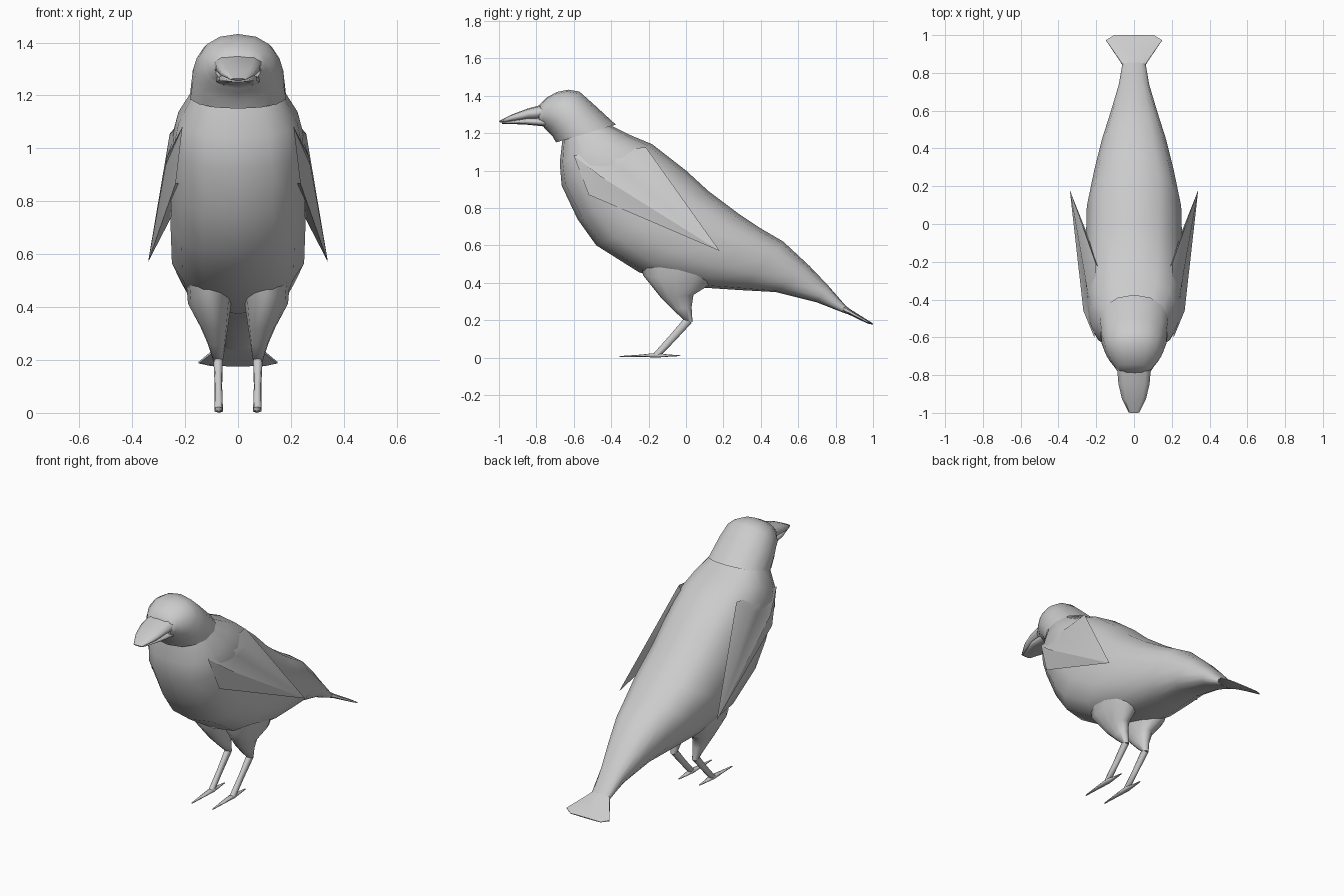
import bpy, bmesh, math
from mathutils import Vector


def finish(name, bm, mirror=False, angle=40):
    bmesh.ops.recalc_face_normals(bm, faces=bm.faces)
    me = bpy.data.meshes.new(name)
    bm.to_mesh(me)
    bm.free()
    ob = bpy.data.objects.new(name, me)
    bpy.context.collection.objects.link(ob)
    bpy.ops.object.select_all(action='DESELECT')
    ob.select_set(True)
    bpy.context.view_layer.objects.active = ob
    bpy.ops.object.shade_smooth_by_angle(angle=math.radians(angle))
    if mirror:
        m = ob.modifiers.new("Mirror", 'MIRROR')
        m.use_mirror_merge = False
    return ob


def loft(name, sections, sides=14, power=0.8, mirror=False, angle=50, cap_start=False):
    """Section: top y, top z, bottom y, bottom z, half width, centre x."""
    bm = bmesh.new()
    rings = []
    for ty, tz, by, bz, hw, cx in sections:
        mid = Vector((cx, (ty + by) / 2, (tz + bz) / 2))
        up = Vector((0, (ty - by) / 2, (tz - bz) / 2))
        ring = []
        for i in range(sides):
            a = 2 * math.pi * i / sides + math.pi / 2
            c, s = math.cos(a), math.sin(a)
            c = math.copysign(abs(c) ** power, c)
            s = math.copysign(abs(s) ** power, s)
            ring.append(bm.verts.new(mid + up * s + Vector((hw * c, 0, 0))))
        rings.append(ring)
    for r0, r1 in zip(rings, rings[1:]):
        for i in range(sides):
            j = (i + 1) % sides
            bm.faces.new((r0[i], r0[j], r1[j], r1[i]))
    if cap_start:
        bm.faces.new(rings[0])
    bm.faces.new(rings[-1])
    return finish(name, bm, mirror, angle)


# Body running from the neck down to the tail root
loft("body", [
    (-0.42, 1.25, -0.66, 1.17, 0.175, 0),
    (-0.30, 1.19, -0.675, 1.04, 0.23, 0),
    (-0.18, 1.14, -0.665, 0.92, 0.25, 0),
    (0.00, 1.00, -0.58, 0.74, 0.258, 0),
    (0.12, 0.89, -0.48, 0.60, 0.26, 0),
    (0.28, 0.77, -0.25, 0.455, 0.255, 0),
    (0.40, 0.69, 0.07, 0.375, 0.215, 0),
    (0.52, 0.62, 0.30, 0.36, 0.175, 0),
    (0.66, 0.49, 0.48, 0.35, 0.125, 0),
    (0.76, 0.385, 0.70, 0.295, 0.082, 0),
    (0.86, 0.27, 0.84, 0.24, 0.062, 0)])

# Flared tail fan
loft("tail", [
    (0.85, 0.28, 0.835, 0.242, 0.063, 0),
    (0.88, 0.257, 0.87, 0.23, 0.085, 0),
    (0.975, 0.198, 0.97, 0.182, 0.155, 0),
    (1.00, 0.182, 0.998, 0.176, 0.11, 0)], sides=10)

# Hooded head with an overlapping collar
loft("head", [
    (-0.375, 1.245, -0.695, 1.15, 0.185, 0),
    (-0.50, 1.36, -0.715, 1.185, 0.175, 0),
    (-0.57, 1.422, -0.735, 1.205, 0.16, 0),
    (-0.63, 1.432, -0.745, 1.215, 0.147, 0),
    (-0.69, 1.42, -0.755, 1.225, 0.128, 0),
    (-0.745, 1.39, -0.765, 1.237, 0.106, 0),
    (-0.79, 1.345, -0.785, 1.245, 0.085, 0)], sides=14, power=0.92)

# Upper and lower beak
loft("upper_beak", [
    (-0.76, 1.355, -0.74, 1.275, 0.094, 0),
    (-0.85, 1.33, -0.84, 1.275, 0.086, 0),
    (-0.93, 1.30, -0.92, 1.264, 0.066, 0),
    (-1.00, 1.264, -0.995, 1.257, 0.028, 0)], sides=10, angle=75)
loft("lower_beak", [
    (-0.74, 1.285, -0.75, 1.235, 0.085, 0),
    (-0.85, 1.28, -0.86, 1.246, 0.075, 0),
    (-0.985, 1.26, -0.985, 1.25, 0.028, 0)], sides=10, angle=75)

# Eyes
bm = bmesh.new()
bmesh.ops.create_uvsphere(bm, u_segments=10, v_segments=6, radius=0.022)
bmesh.ops.translate(bm, verts=bm.verts, vec=(0.113, -0.69, 1.342))
finish("eyes", bm, mirror=True)

# Folded wings: fluted cone fanning from the shoulder to a sharp tip
bm = bmesh.new()
root = [bm.verts.new(p) for p in (
    (0.20, -0.215, 1.125), (0.258, -0.285, 1.055), (0.25, -0.36, 1.02),
    (0.268, -0.46, 0.97), (0.274, -0.40, 0.935), (0.235, -0.52, 0.87),
    (0.19, -0.40, 0.86), (0.17, -0.25, 1.0))]
tip = bm.verts.new((0.34, 0.18, 0.57))
shoulder = bm.verts.new((0.21, -0.60, 1.08))
for i, v in enumerate(root):
    w = root[(i + 1) % len(root)]
    bm.faces.new((v, w, tip))
    if i < 5:
        bm.faces.new((w, v, shoulder))
finish("wings", bm, mirror=True, angle=45)

# Thighs tapering to the ankles, then slim shins
loft("thighs", [
    (-0.25, 0.56, 0.20, 0.52, 0.09, 0.11),
    (-0.23, 0.44, 0.12, 0.385, 0.082, 0.107),
    (-0.13, 0.315, 0.04, 0.335, 0.052, 0.09),
    (-0.07, 0.255, 0.03, 0.27, 0.034, 0.081),
    (-0.01, 0.20, 0.035, 0.19, 0.018, 0.075)],
    sides=12, power=0.95, mirror=True, angle=75)
loft("shins", [
    (-0.005, 0.215, 0.03, 0.185, 0.018, 0.075),
    (-0.09, 0.115, -0.06, 0.088, 0.014, 0.074),
    (-0.175, 0.02, -0.135, 0.01, 0.016, 0.073)],
    sides=8, mirror=True, angle=75)

# Feet with one front and one back toe
loft("feet", [
    (-0.355, 0.008, -0.355, 0.003, 0.004, 0.072),
    (-0.25, 0.015, -0.25, 0.004, 0.013, 0.072),
    (-0.155, 0.025, -0.155, 0.0, 0.018, 0.072),
    (-0.10, 0.017, -0.10, 0.004, 0.012, 0.072),
    (-0.03, 0.012, -0.03, 0.008, 0.004, 0.072)],
    sides=6, mirror=True, angle=75, cap_start=True)
